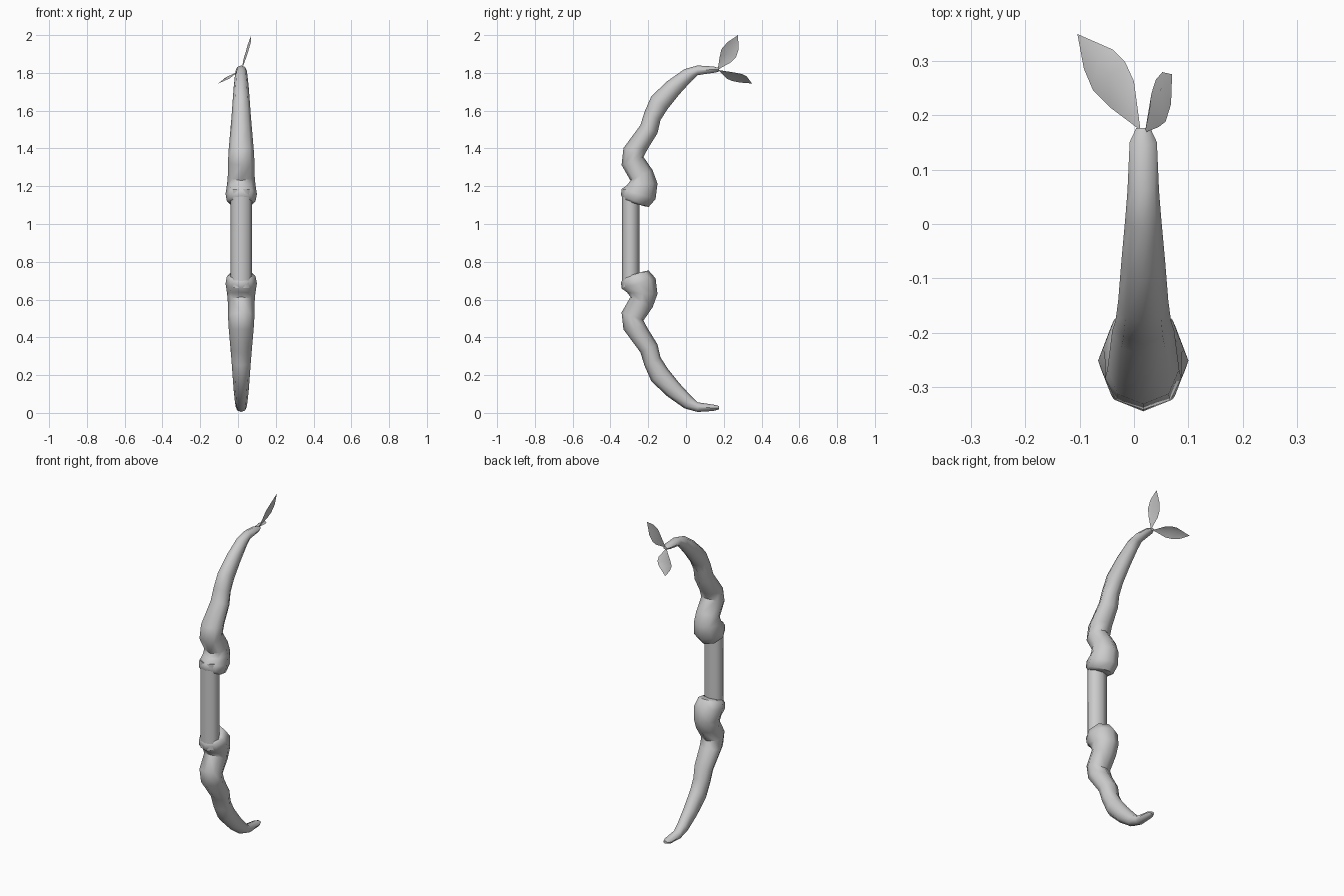
import bpy, bmesh, math
from mathutils import Vector

if "Cube" in bpy.data.objects:
    bpy.data.objects.remove(bpy.data.objects["Cube"])

CX = 0.017      # centre line of the bow in x
MID_Z = 0.922   # mirror height of the two limbs
SIDES = 8


def finish(name, bm, angle=55):
    bmesh.ops.recalc_face_normals(bm, faces=bm.faces)
    me = bpy.data.meshes.new(name)
    bm.to_mesh(me)
    bm.free()
    ob = bpy.data.objects.new(name, me)
    bpy.context.collection.objects.link(ob)
    bpy.ops.object.select_all(action='DESELECT')
    ob.select_set(True)
    bpy.context.view_layer.objects.active = ob
    bpy.ops.object.shade_smooth_by_angle(angle=math.radians(angle))
    return ob


def loft(name, sections, mirror=False):
    """Tube through rings given as (outer y, outer z, inner y, inner z, half width)."""
    bm = bmesh.new()
    rings = []
    for ly, lz, ry, rz, hw in sections:
        if mirror:
            lz, rz = 2 * MID_Z - lz, 2 * MID_Z - rz
        a, b = Vector((CX, ly, lz)), Vector((CX, ry, rz))
        c, ax = (a + b) / 2, (a - b) / 2
        ring = []
        for i in range(SIDES):
            t = math.tau * i / SIDES
            ring.append(bm.verts.new(c + ax * math.cos(t) + Vector((hw * math.sin(t), 0, 0))))
        rings.append(ring)
    for r, s in zip(rings, rings[1:]):
        for i in range(SIDES):
            j = (i + 1) % SIDES
            bm.faces.new((r[i], r[j], s[j], s[i]))
    bm.faces.new(rings[0])
    bm.faces.new(rings[-1])
    return finish(name, bm)


def leaf(name, base, tip, edge_a, edge_b, fold):
    """Thin leaf from two edges with a folded midrib."""
    bm = bmesh.new()
    vb, vt = bm.verts.new(base), bm.verts.new(tip)
    a = [bm.verts.new(p) for p in edge_a]
    b = [bm.verts.new(p) for p in edge_b]
    m = [bm.verts.new((p.co + q.co) / 2 + Vector(fold)) for p, q in zip(a, b)]
    for e, f in ((a, m), (m, b)):
        bm.faces.new((vb, f[0], e[0]))
        for i in range(len(e) - 1):
            bm.faces.new((e[i], f[i], f[i + 1], e[i + 1]))
        bm.faces.new((e[-1], f[-1], vt))
    return finish(name, bm)


# Grip
loft("grip", [(-0.340, z, -0.246, z, 0.058) for z in (0.66, 1.185)])

# Twisted limbs, from the collar at the grip out to the tip
limb = [
    (-0.331, 1.127, -0.225, 1.095, 0.060),
    (-0.344, 1.153, -0.198, 1.090, 0.076),
    (-0.341, 1.185, -0.161, 1.132, 0.083),
    (-0.312, 1.206, -0.151, 1.215, 0.075),
    (-0.294, 1.230, -0.177, 1.285, 0.071),
    (-0.341, 1.312, -0.225, 1.355, 0.070),
    (-0.331, 1.402, -0.204, 1.395, 0.066),
    (-0.241, 1.524, -0.151, 1.481, 0.057),
    (-0.220, 1.593, -0.135, 1.550, 0.051),
    (-0.183, 1.677, -0.098, 1.608, 0.046),
    (-0.098, 1.757, -0.034, 1.688, 0.040),
    (-0.008, 1.820, 0.029, 1.757, 0.033),
    (0.061, 1.839, 0.061, 1.788, 0.029),
    (0.145, 1.834, 0.156, 1.802, 0.025),
    (0.176, 1.825, 0.176, 1.808, 0.013),
]
loft("upper_limb", limb)
loft("lower_limb", limb, mirror=True)

# Leaves at the upper tip
leaf("drooping_leaf", (0.012, 0.172, 1.815), (-0.104, 0.349, 1.744),
     [(-0.045, 0.215, 1.770), (-0.075, 0.245, 1.757), (-0.092, 0.285, 1.749)],
     [(0.000, 0.262, 1.801), (-0.016, 0.297, 1.794), (-0.038, 0.320, 1.783)],
     (0, 0, 0.010))
leaf("upright_leaf", (0.020, 0.168, 1.817), (0.070, 0.275, 2.0),
     [(0.045, 0.178, 1.885), (0.058, 0.188, 1.926), (0.068, 0.220, 1.963)],
     [(0.032, 0.240, 1.857), (0.040, 0.265, 1.883), (0.052, 0.279, 1.926)],
     (-0.010, 0, 0))
